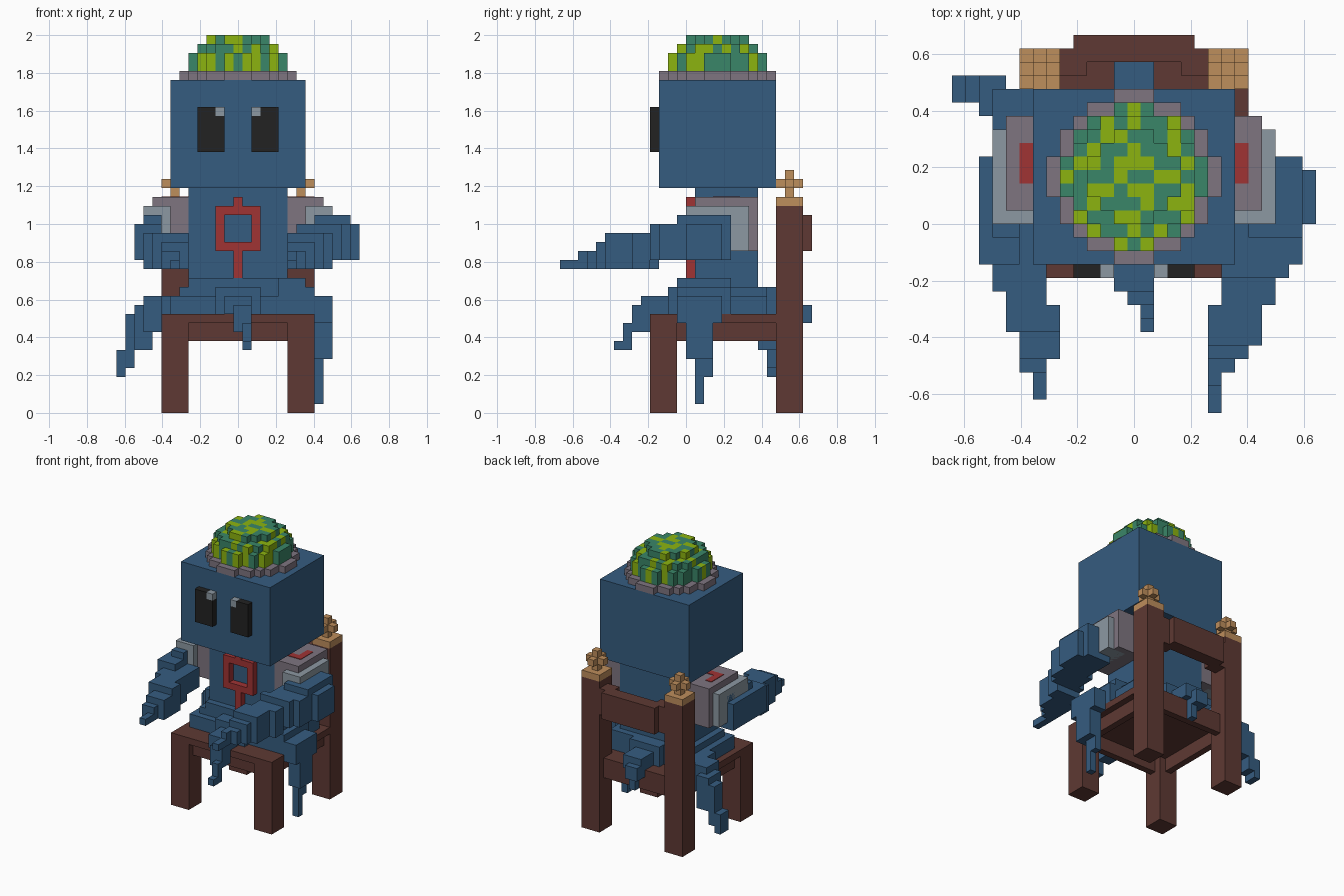
import bpy, bmesh
from mathutils import Vector

if "Cube" in bpy.data.objects:
    bpy.data.objects.remove(bpy.data.objects["Cube"], do_unlink=True)

V = 1 / 21  # size of one block


def material(name, rgb):
    lin = [((c / 255 + 0.055) / 1.055) ** 2.4 if c > 10 else c / 255 / 12.92 for c in rgb]
    m = bpy.data.materials.new(name)
    m.use_nodes = True
    m.diffuse_color = (*lin, 1)
    m.node_tree.nodes["Principled BSDF"].inputs["Base Color"].default_value = (*lin, 1)
    return m


BLUE = material("blue", (53, 92, 128))
BROWN = material("brown wood", (94, 57, 51))
GOLD = material("gold", (190, 142, 92))
MAUVE = material("mauve grey", (126, 117, 128))
GREY = material("light grey", (140, 152, 162))
RED = material("red", (160, 51, 52))
BLACK = material("black", (34, 34, 34))
GREEN = material("green", (58, 134, 104))
LIME = material("lime", (140, 180, 16))


def box(x0, x1, y0, y1, z0, z1):
    """Cells in a box; x edges lie on half blocks, y and z on whole ones."""
    return {(x, y, z) for x in range(int(x0 + 0.5), int(x1 + 0.5))
            for y in range(y0, y1) for z in range(z0, z1)}


def union(boxes):
    return set().union(*(box(*b) for b in boxes))


def mirror(cells):
    return {(-x, y, z) for x, y, z in cells}


def build(name, cells, mats, pick=None):
    """Outer skin of a set of block cells, with coplanar faces merged."""
    bm = bmesh.new()
    for c in cells:
        centre = Vector((c[0], c[1] + 0.5, c[2] + 0.5))
        for a in range(3):
            for s in (-1, 1):
                n = list(c)
                n[a] += s
                if tuple(n) in cells:
                    continue
                d, u, w = Vector(), Vector(), Vector()
                d[a], u[(a + 1) % 3], w[(a + 2) % 3] = s / 2, s / 2, 0.5
                f = bm.faces.new([bm.verts.new((centre + d + p) * V)
                                  for p in (-u - w, u - w, u + w, w - u)])
                f.material_index = pick(c) if pick else 0
    bmesh.ops.remove_doubles(bm, verts=bm.verts, dist=1e-4)
    bmesh.ops.dissolve_limit(bm, angle_limit=0.01, verts=bm.verts, edges=bm.edges,
                             delimit={'MATERIAL'})
    me = bpy.data.meshes.new(name)
    bm.to_mesh(me)
    bm.free()
    for m in mats:
        me.materials.append(m)
    ob = bpy.data.objects.new(name, me)
    bpy.context.collection.objects.link(ob)
    return ob


def part(name, mat, *boxes):
    return build(name, union(boxes), [mat])


def pair(name, mat, *boxes):
    cells = union(boxes)
    build("left_" + name, cells, [mat])
    build("right_" + name, mirror(cells), [mat])


# Chair
part("seat", BROWN, (-8.5, 8.5, -4, 10, 10, 11), (-5.5, 5.5, 10, 12, 10, 11))
part("seat_rails", BROWN, (-5.5, 5.5, -3, -2, 8, 10), (-5.5, 5.5, 11, 12, 8, 10),
     (6.5, 7.5, -1, 10, 8, 10), (-7.5, -6.5, -1, 10, 8, 10))
pair("front_leg", BROWN, (5.5, 8.5, -4, -1, 0, 10))
pair("back_post", BROWN, (5.5, 8.5, 10, 13, 0, 23))
part("backrest", BROWN, (-4.5, 4.5, 12, 14, 18, 22),
     (-5.5, -3.5, 11, 13, 18, 22), (3.5, 5.5, 11, 13, 18, 22))
pair("post_finial", GOLD, (5.5, 8.5, 10, 13, 23, 24), (6.5, 7.5, 11, 12, 24, 27),
     (5.5, 8.5, 11, 12, 25, 26), (6.5, 7.5, 10, 13, 25, 26))

# Body and spreading skirt
part("body", BLUE, (-5.5, 5.5, 1, 8, 14, 25), (-5.5, 5.5, 0, 8, 14, 15),
     (-6.5, 6.5, 0, 9, 13, 14), (-7.5, 7.5, -1, 9, 11, 13))
part("emblem", RED, (-2.5, 2.5, 0, 1, 22, 23), (-2.5, 2.5, 0, 1, 18, 19),
     (-2.5, -1.5, 0, 1, 19, 22), (1.5, 2.5, 0, 1, 19, 22),
     (-0.5, 0.5, 0, 1, 23, 24), (-0.5, 0.5, 0, 1, 15, 18))

# Shoulder guards with a thin red inlay on top
pair("shoulder_guard", MAUVE, (5.5, 8.5, 1, 8, 18, 23), (5.5, 9.5, 1, 8, 23, 24),
     (8.5, 9.5, 7, 8, 18, 23))
pair("shoulder_trim", GREY, (7.5, 10.5, 0, 7, 18, 23))
for side, s in (("left", 1), ("right", -1)):
    cells = union([(7.5, 8.5, 3, 6, 23, 24), (5.5, 7.5, 3, 4, 23, 24)])
    inlay = build(side + "_shoulder_inlay", cells if s > 0 else mirror(cells), [RED])
    for v in inlay.data.vertices:
        v.co.z = 24 * V + (0.004 if v.co.z > 23.5 * V else -0.004)

# Arms reaching forward
part("left_arm", BLUE, (8.5, 12.5, -1, 5, 17, 22), (12.5, 13.5, 0, 4, 17, 21),
     (7.5, 12.5, -3, 0, 17, 21), (6.5, 11.5, -4, -3, 17, 21),
     (6.5, 10.5, -6, -4, 16, 20), (5.5, 9.5, -9, -6, 16, 20),
     (5.5, 8.5, -10, -9, 16, 19), (5.5, 7.5, -11, -10, 16, 18),
     (5.5, 6.5, -12, -11, 16, 18), (5.5, 6.5, -14, -12, 16, 17))
part("right_arm", BLUE, (-10.5, -8.5, -1, 5, 17, 22), (-11.5, -8.5, -3, 5, 17, 21),
     (-8.5, -6.5, -3, 0, 17, 20), (-10.5, -6.5, -5, -3, 16, 20),
     (-9.5, -6.5, -6, -5, 16, 20), (-9.5, -5.5, -8, -6, 16, 20),
     (-8.5, -5.5, -10, -8, 16, 19), (-8.5, -6.5, -11, -10, 16, 18),
     (-7.5, -6.5, -13, -11, 16, 17))

# Tentacles spilling over the seat
part("left_tentacle", BLUE, (4.5, 7.5, -1, 5, 11, 15), (6.5, 8.5, -1, 5, 11, 14),
     (8.5, 10.5, -1, 4, 10, 13), (8.5, 10.5, 0, 3, 6, 10),
     (8.5, 9.5, 1, 3, 4, 6), (8.5, 9.5, 1, 2, 1, 4))
part("right_tentacle", BLUE, (-8.5, -5.5, 5, 10, 11, 13), (-10.5, -8.5, 7, 10, 9, 13),
     (-11.5, -9.5, 8, 11, 7, 12), (-12.5, -10.5, 9, 11, 7, 11),
     (-13.5, -11.5, 9, 11, 5, 7), (-13.5, -12.5, 9, 11, 4, 5))
part("front_tentacle", BLUE, (-2.5, 2.5, -2, 1, 11, 14), (-1.5, 1.5, -5, -2, 11, 13),
     (-0.5, 1.5, -6, -4, 9, 12), (0.5, 1.5, -7, -6, 8, 10), (0.5, 1.5, -8, -6, 7, 8))
part("back_tentacle", BLUE, (-2.5, 2.5, 8, 10, 11, 14), (-1.5, 1.5, 10, 13, 11, 13),
     (-1.5, 0.5, 12, 14, 10, 12), (-0.5, 0.5, 12, 13, 8, 10))

# Head and eyes
part("head", BLUE, (-7.5, 7.5, -3, 10, 25, 37))
pair("eye", BLACK, (1.5, 4.5, -4, -3, 29, 33), (2.5, 4.5, -4, -3, 33, 34))
pair("eye_glint", GREY, (1.5, 2.5, -4, -3, 33, 34))


# Dome on the head: stepped discs with lime patches
def disc(r, z):
    return {(x, y + 3, z) for x in range(-7, 8) for y in range(-7, 8)
            if x * x + y * y < r * r}


PATCHES = [".....#.....",
           "...#.#..#..",
           "...##...#..",
           "..#..#..#.#",
           ".##.###..#.",
           "#...#..##..",
           "..##.##..#.",
           "#.#...#.##.",
           ".#..##...#.",
           "..#..#.#...",
           "....#.#...."]
build("dome_rim", disc(6.2, 37), [MAUVE])
dome = disc(5.3, 38) | disc(5.2, 39) | disc(4.5, 40) | disc(3.3, 41)
build("dome", dome, [GREEN, LIME],
      lambda c: int(PATCHES[8 - c[1]][c[0] + 5] == "#"))
